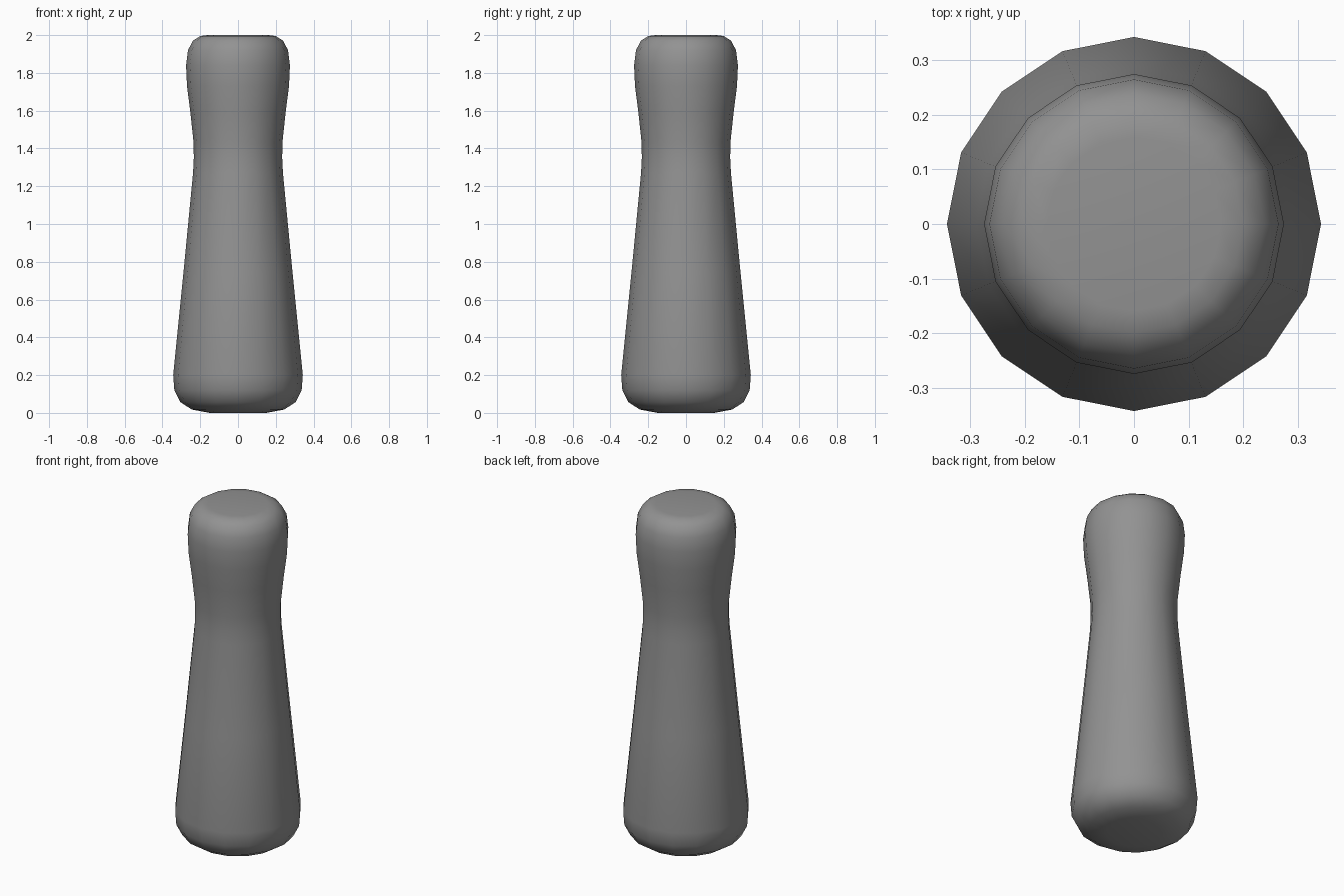
import bpy, bmesh
from math import sin, cos, pi

if "Cube" in bpy.data.objects:
    bpy.data.objects.remove(bpy.data.objects["Cube"])

SIDES = 16
# (radius, height) from bottom to top
PROFILE = [(0.15, 0.0), (0.245, 0.018), (0.305, 0.057), (0.337, 0.12), (0.343, 0.2),
           (0.289, 0.74), (0.238, 1.27), (0.234, 1.35), (0.235, 1.43), (0.252, 1.59),
           (0.27, 1.73), (0.275, 1.84), (0.265, 1.92), (0.239, 1.97),
           (0.2, 1.995), (0.16, 2.0)]


def lathe(name, profile, sides):
    bm = bmesh.new()
    rings = [[bm.verts.new((r * cos(2 * pi * i / sides), r * sin(2 * pi * i / sides), z))
              for i in range(sides)] for r, z in profile]
    for low, high in zip(rings, rings[1:]):
        for i in range(sides):
            j = (i + 1) % sides
            bm.faces.new((low[i], low[j], high[j], high[i]))
    bm.faces.new(rings[0][::-1])
    bm.faces.new(rings[-1])
    for f in bm.faces:
        f.smooth = True
    mesh = bpy.data.meshes.new(name)
    bm.to_mesh(mesh)
    bm.free()
    obj = bpy.data.objects.new(name, mesh)
    bpy.context.collection.objects.link(obj)
    return obj


# Turned handle with rounded ends and a narrow neck
handle = lathe("handle", PROFILE, SIDES)

# Dark grey finish
grey = bpy.data.materials.new("dark_grey")
grey.diffuse_color = (0.29, 0.29, 0.29, 1)
grey.use_nodes = True
grey.node_tree.nodes["Principled BSDF"].inputs["Base Color"].default_value = grey.diffuse_color
handle.data.materials.append(grey)
